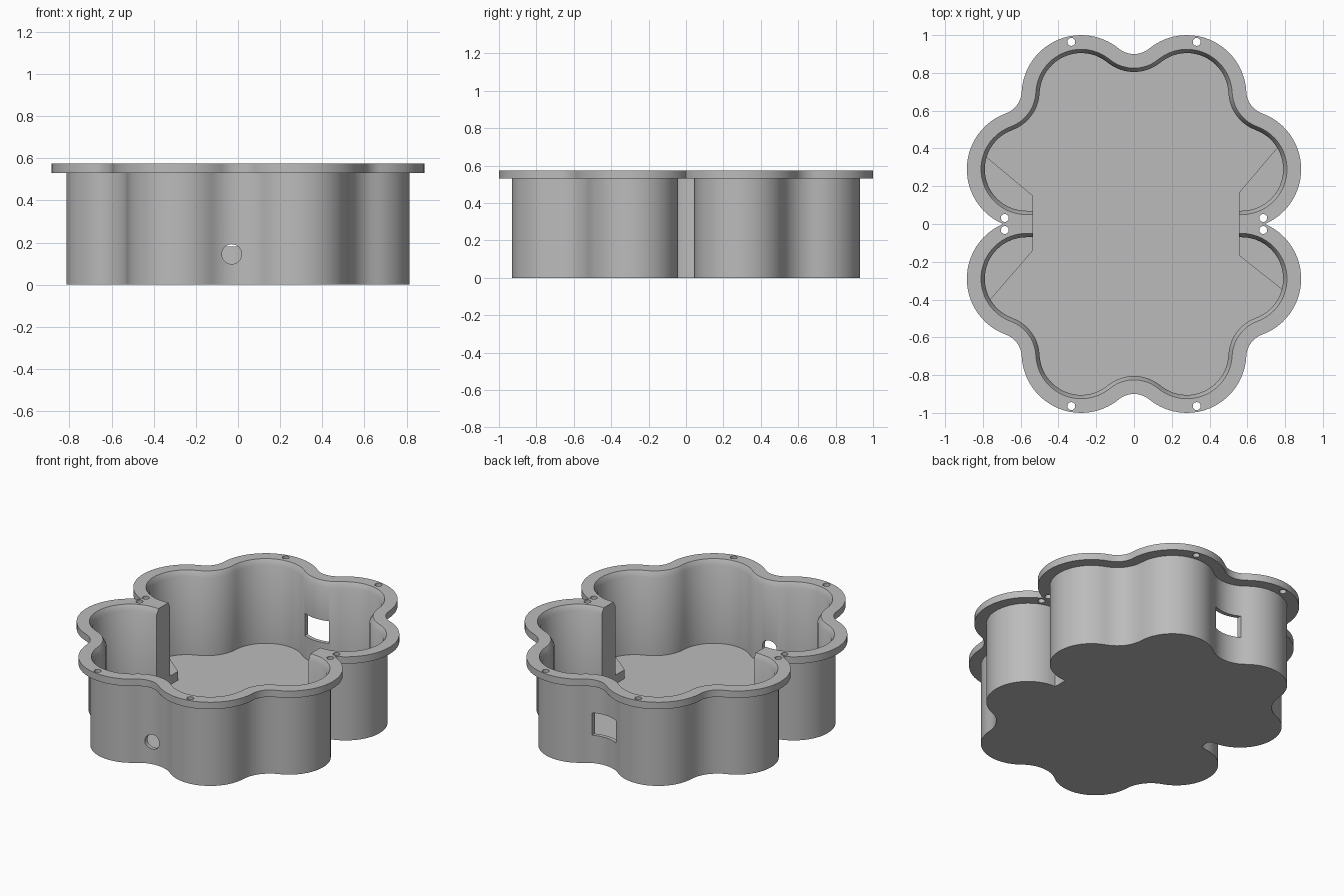
import bpy, bmesh
from math import atan2, asin, cos, sin, pi, radians, sqrt
from mathutils import Matrix, Vector

if "Cube" in bpy.data.objects:
    bpy.data.objects.remove(bpy.data.objects["Cube"])

mat = bpy.data.materials.new("plain grey")
mat.use_nodes = True
grey = (0.5, 0.5, 0.5, 1)
mat.diffuse_color = grey
mat.node_tree.nodes["Principled BSDF"].inputs["Base Color"].default_value = grey

# Lobe centres, rim radius and the fillets between neighbouring lobes
SIDE, END = Vector((0.57, 0.29)), Vector((0.28, 0.685))
RIM, FILLET = 0.315, 0.127
reach = RIM + FILLET
gap = END - SIDE
out = Vector((gap.y, -gap.x)).normalized()
C1 = (SIDE + END) / 2 + out * sqrt(reach ** 2 - (gap.length / 2) ** 2)
C2 = Vector((0, END.y + sqrt(reach ** 2 - END.x ** 2)))
RIGHT_TIP, LEFT_TIP = 0.555, 0.535
HEIGHT, RIM_Z, FLOOR_Z = 0.575, 0.53, 0.035


def angle(a, b):
    return atan2(b.y - a.y, b.x - a.x)


def arc(c, r, a, b, n):
    return [(c.x + r * cos(a + (b - a) * i / n), c.y + r * sin(a + (b - a) * i / n))
            for i in range(n + 1)]


def quarter(r, tip):
    """Outline of one quarter, from the side notch to the end valley."""
    f = reach - r
    start = -asin(SIDE.y / r) if r > SIDE.y else -pi / 2
    return ([tip] + arc(SIDE, r, start, angle(SIDE, C1), 24)
            + arc(C1, f, angle(C1, SIDE), angle(C1, END), 10)[1:]
            + arc(END, r, angle(END, C1), angle(END, C2), 20)[1:]
            + arc(C2, f, angle(C2, END), -pi / 2, 8)[1:])


def outline(r, inset, tip_y):
    if r > SIDE.y:
        cusp = (SIDE.x + sqrt(r * r - SIDE.y ** 2), 0)
        right = left = quarter(r, cusp)
    else:
        right = quarter(r, (RIGHT_TIP + inset, tip_y))
        left = quarter(r, (LEFT_TIP + inset, tip_y))
    back = right + [(-x, y) for x, y in reversed(left[:-1])]
    front = [(-x, -y) for x, y in left] + [(x, -y) for x, y in reversed(right[:-1])]
    return back + front


def finish(name, bm):
    bmesh.ops.recalc_face_normals(bm, faces=bm.faces)
    me = bpy.data.meshes.new(name)
    bm.to_mesh(me)
    bm.free()
    ob = bpy.data.objects.new(name, me)
    bpy.context.collection.objects.link(ob)
    me.materials.append(mat)
    return ob


# Tray: one skin from the underside, around the rim, down to the floor
outer = outline(0.245, 0.01, 0.03)
rim = outline(RIM, 0, 0)
lip = outline(0.24, 0, 0.05)
inner = outline(0.22, 0, 0.07)
levels = [(outer, 0), (outer, RIM_Z), (rim, RIM_Z), (rim, HEIGHT),
          (lip, HEIGHT), (inner, 0.54), (inner, FLOOR_Z)]
bm = bmesh.new()
rings = [[bm.verts.new((x, y, z)) for x, y in pts] for pts, z in levels]
for a, b in zip(rings, rings[1:]):
    for i in range(len(a)):
        j = (i + 1) % len(a)
        bm.faces.new((a[i], a[j], b[j], b[i]))
bm.faces.new(rings[0])
bm.faces.new(rings[-1])
bmesh.ops.remove_doubles(bm, verts=bm.verts, dist=1e-5)
tray = finish("tray", bm)

# Cutters: screw holes, round front hole, rectangular back window
bm = bmesh.new()


def drill(r, matrix):
    bmesh.ops.create_cone(bm, cap_ends=True, segments=32, radius1=r, radius2=r,
                          depth=0.3, matrix=matrix)


for sx in (1, -1):
    for sy in (1, -1):
        for x, y in ((0.332, 0.964), (0.684, 0.032)):
            drill(0.021, Matrix.Translation((sx * x, sy * y, HEIGHT)))
drill(0.047, Matrix.Translation((-0.03, -0.82, 0.145)) @ Matrix.Rotation(pi / 2, 4, 'X'))
bmesh.ops.create_cube(bm, size=1, matrix=Matrix.Translation((-0.01, 0.83, 0.253))
                      @ Matrix.Diagonal((0.18, 0.26, 0.145, 1)))
cutter = finish("hole_cutter", bm)
cutter.hide_render = True

mod = tray.modifiers.new("holes", 'BOOLEAN')
mod.operation, mod.solver, mod.object = 'DIFFERENCE', 'EXACT', cutter
bpy.context.view_layer.objects.active = tray
bpy.ops.object.modifier_apply(modifier=mod.name)
bpy.data.objects.remove(cutter)


# Low corner blocks on the floor, beside each notch
def corner_block(name, sx, sy, tip, corner, end):
    pts = [(tip, 0.06), (tip, corner)] + arc(SIDE, 0.23, radians(end), -pi / 2, 20)
    bm = bmesh.new()
    face = bm.faces.new([bm.verts.new((sx * x, sy * y, 0.02)) for x, y in pts])
    new = bmesh.ops.extrude_face_region(bm, geom=[face])["geom"]
    bmesh.ops.translate(bm, vec=(0, 0, 0.072),
                        verts=[v for v in new if isinstance(v, bmesh.types.BMVert)])
    return finish(name, bm)


parts = [tray,
         corner_block("left_back_block", 1, 1, RIGHT_TIP, 0.165, 32),
         corner_block("left_front_block", 1, -1, RIGHT_TIP, 0.165, 16),
         corner_block("right_back_block", -1, 1, LEFT_TIP, 0.15, 18),
         corner_block("right_front_block", -1, -1, LEFT_TIP, 0.14, 31)]

bpy.ops.object.select_all(action='DESELECT')
for ob in parts:
    ob.select_set(True)
bpy.context.view_layer.objects.active = tray
bpy.ops.object.shade_smooth_by_angle(angle=radians(30))
